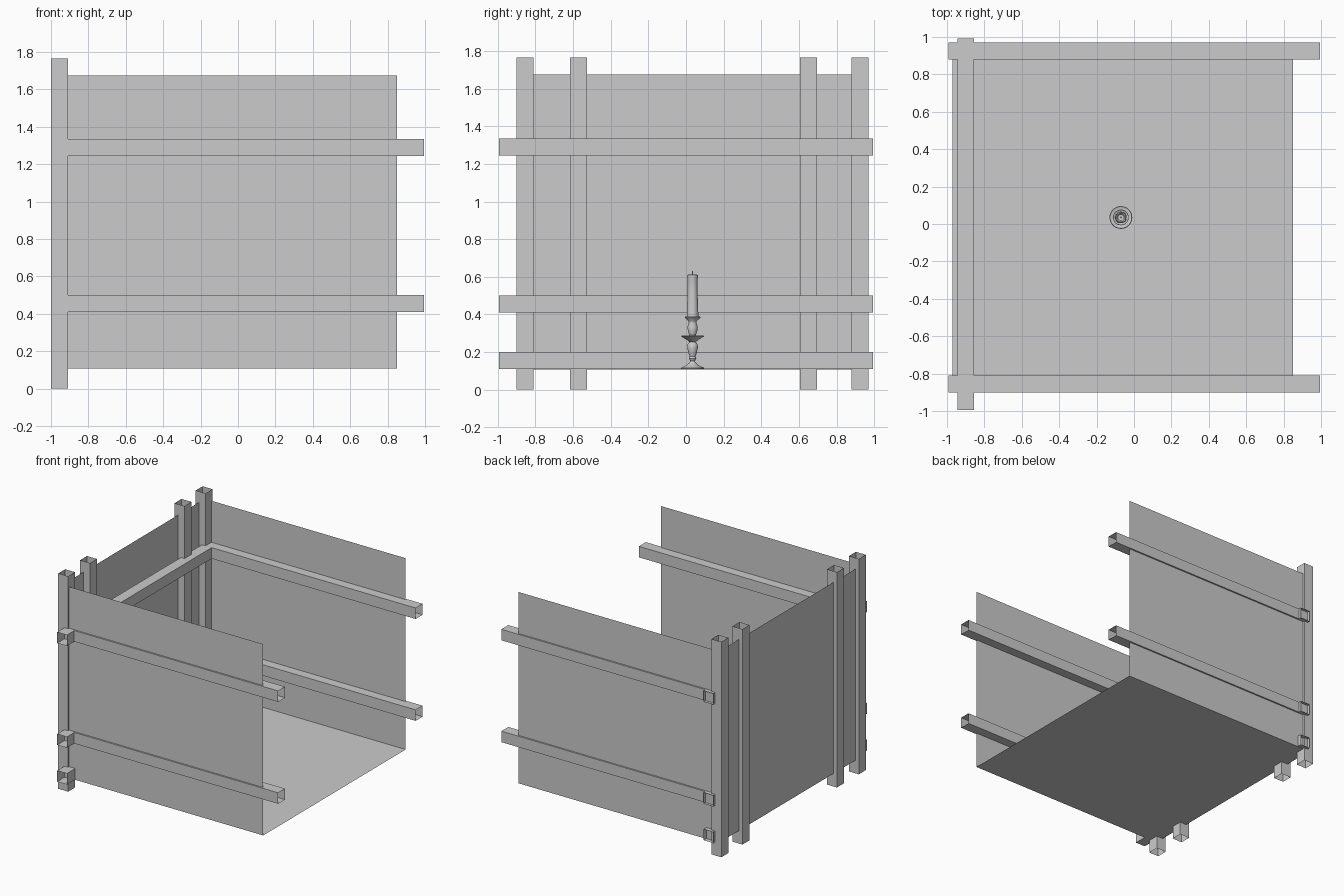
import bpy, bmesh, math

if "Cube" in bpy.data.objects:
    bpy.data.objects.remove(bpy.data.objects["Cube"])

W = 0.09  # width of the square tubing


def make_object(name, bm):
    mesh = bpy.data.meshes.new(name)
    bm.to_mesh(mesh)
    bm.free()
    ob = bpy.data.objects.new(name, mesh)
    bpy.context.collection.objects.link(ob)
    return ob


def tube(name, lo, hi, axis):
    """Thin square tube, open at both ends along the axis."""
    bm = bmesh.new()
    bmesh.ops.create_cube(bm, size=1)
    for v in bm.verts:
        v.co = [lo[i] if v.co[i] < 0 else hi[i] for i in range(3)]
    bm.normal_update()
    ends = [f for f in bm.faces if abs(f.normal[axis]) > 0.9]
    bmesh.ops.delete(bm, geom=ends, context='FACES_ONLY')
    return make_object(name, bm)


def sheet(name, corners):
    bm = bmesh.new()
    bm.faces.new([bm.verts.new(c) for c in corners])
    return make_object(name, bm)


def lathe(name, profile, x, y, steps=28):
    bm = bmesh.new()
    vs = [bm.verts.new((r, 0, z)) for r, z in profile]
    es = [bm.edges.new(p) for p in zip(vs, vs[1:])]
    bmesh.ops.spin(bm, geom=vs + es, cent=(0, 0, 0), axis=(0, 0, 1),
                   angle=math.tau, steps=steps)
    bmesh.ops.remove_doubles(bm, verts=bm.verts, dist=0.0002)
    bmesh.ops.recalc_face_normals(bm, faces=bm.faces)
    bmesh.ops.translate(bm, verts=bm.verts, vec=(x, y, 0))
    ob = make_object(name, bm)
    bpy.ops.object.select_all(action='DESELECT')
    bpy.context.view_layer.objects.active = ob
    ob.select_set(True)
    bpy.ops.object.shade_smooth_by_angle(angle=math.radians(40))
    return ob


# Upright posts along the left wall
for i, y in enumerate((-0.90, -0.617, 0.607, 0.88)):
    tube(f"post_{i + 1}", (-1.0, y, 0), (-0.91, y + W, 1.765), 2)

# Long rails on the front and back walls
for side, y in (("front", -0.90), ("back", 0.88)):
    for level, z in (("lower", 0.41), ("upper", 1.245)):
        tube(f"{side}_{level}_rail", (-0.993, y, z), (0.995, y + W, z + W), 0)

# Cross rails inside the left wall
for level, z in (("floor", 0.11), ("lower", 0.41), ("upper", 1.245)):
    tube(f"cross_rail_{level}", (-0.943, -0.995, z), (-0.855, 0.993, z + W), 1)

# Sheet walls and floor
X0, X1, Y0, Y1, Z0, Z1 = -0.97, 0.85, -0.887, 0.957, 0.107, 1.675
sheet("front_wall", [(X0, Y0, Z0), (X1, Y0, Z0), (X1, Y0, Z1), (X0, Y0, Z1)])
sheet("back_wall", [(X1, Y1, Z0), (X0, Y1, Z0), (X0, Y1, Z1), (X1, Y1, Z1)])
sheet("left_wall", [(X0, Y1, Z0), (X0, Y0, Z0), (X0, Y0, Z1), (X0, Y1, Z1)])
sheet("floor", [(X0, Y0, Z0), (X1, Y0, Z0), (X1, Y1, Z0), (X0, Y1, Z0)])

# Turned candlestick
CX, CY = -0.07, 0.035
lathe("candlestick", [
    (0, 0.11), (0.061, 0.11), (0.061, 0.116), (0.035, 0.128), (0.018, 0.142),
    (0.012, 0.152), (0.02, 0.166), (0.015, 0.176), (0.022, 0.195),
    (0.028, 0.222), (0.027, 0.24), (0.017, 0.254), (0.03, 0.264),
    (0.061, 0.284), (0.058, 0.287), (0.024, 0.28), (0.018, 0.29),
    (0.025, 0.312), (0.027, 0.335), (0.02, 0.355), (0.022, 0.364),
    (0.042, 0.383), (0.04, 0.388), (0.028, 0.384), (0, 0.382)], CX, CY)

# Candle with a melted hollow, and its wick
lathe("candle", [
    (0, 0.384), (0.031, 0.384), (0.029, 0.45), (0.026, 0.52), (0.026, 0.585),
    (0.029, 0.598), (0.028, 0.61), (0.023, 0.611), (0.016, 0.602),
    (0, 0.599)], CX, CY)
lathe("wick", [(0, 0.598), (0.003, 0.598), (0.003, 0.628), (0, 0.632)], CX, CY, 8)
